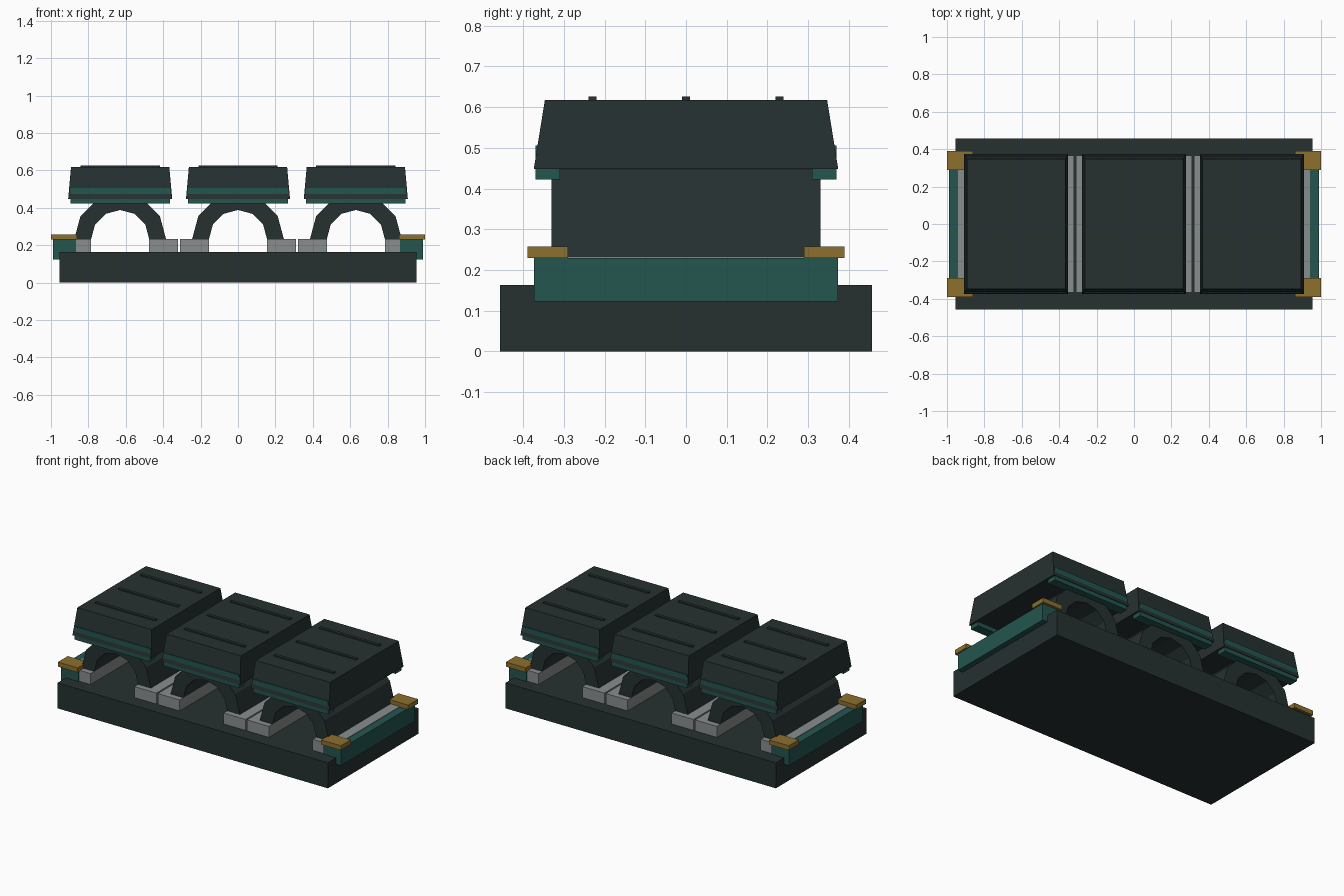
import bpy, bmesh, math

if "Cube" in bpy.data.objects:
    bpy.data.objects.remove(bpy.data.objects["Cube"])


def material(name, rgb):
    m = bpy.data.materials.new(name)
    m.diffuse_color = (*rgb, 1)
    m.use_nodes = True
    m.node_tree.nodes["Principled BSDF"].inputs["Base Color"].default_value = m.diffuse_color
    return m


DARK = material("dark slate", (0.019, 0.030, 0.030))
TEAL = material("deep teal", (0.017, 0.092, 0.080))
GREY = material("stone grey", (0.25, 0.27, 0.27))
GOLD = material("old gold", (0.27, 0.16, 0.028))


def finish(name, bm, mat):
    bmesh.ops.recalc_face_normals(bm, faces=bm.faces)
    mesh = bpy.data.meshes.new(name)
    bm.to_mesh(mesh)
    bm.free()
    mesh.materials.append(mat)
    ob = bpy.data.objects.new(name, mesh)
    bpy.context.collection.objects.link(ob)
    return ob


def box(name, x, y, z, mat, top=(1, 1)):
    """Box from (min, max) ranges; top scales the upper face about its centre."""
    bm = bmesh.new()
    bmesh.ops.create_cube(bm, size=1)
    for v in bm.verts:
        s = top if v.co.z > 0 else (1, 1)
        v.co = ((x[0] + x[1]) / 2 + v.co.x * (x[1] - x[0]) * s[0],
                (y[0] + y[1]) / 2 + v.co.y * (y[1] - y[0]) * s[1],
                (z[0] + z[1]) / 2 + v.co.z * (z[1] - z[0]))
    return finish(name, bm, mat)


def span(a, b, side=1):
    return tuple(sorted((a * side, b * side)))


def arch(name, cx, cz, r_in, r_out, half_depth, mat, steps=6):
    """Half ring of flat segments, extruded along y."""
    bm = bmesh.new()
    rings = []
    for i in range(steps + 1):
        a = math.pi * i / steps
        rings.append([bm.verts.new((cx + r * math.cos(a), y, cz + r * math.sin(a)))
                      for r, y in ((r_in, -half_depth), (r_out, -half_depth),
                                   (r_out, half_depth), (r_in, half_depth))])
    for p, q in zip(rings, rings[1:]):
        for k in range(4):
            n = (k + 1) % 4
            bm.faces.new((p[k], p[n], q[n], q[k]))
    bm.faces.new(rings[0])
    bm.faces.new(rings[-1])
    return finish(name, bm, mat)


# Base slab
box("base_slab", (-0.955, 0.955), (-0.457, 0.457), (0, 0.163), DARK)

# Three repeated units
for cx in (-0.63, 0, 0.63):
    arch("arch", cx, 0.233, 0.155, 0.245, 0.33, DARK)
    for s in (-1, 1):
        # Footing blocks under the arch
        a, b = span(0.155, 0.31, s)
        box("footing_block", (cx + a, cx + b), (-0.367, 0.367), (0.163, 0.233), GREY)
        # Teal rails showing through the tapered cap
        box("cap_rail", (cx - 0.266, cx + 0.266), span(0.31, 0.37, s), (0.422, 0.506), TEAL)
    # Tapered cap and its ridges
    box("cap", (cx - 0.278, cx + 0.278), (-0.374, 0.374), (0.448, 0.618), DARK,
        top=(0.945, 0.927))
    for y in (-0.23, 0, 0.23):
        box("cap_ridge", (cx - 0.212, cx + 0.212), (y - 0.01, y + 0.01), (0.61, 0.626), DARK)

# End plates with gold corner pads
for s in (-1, 1):
    box("end_plate", span(0.865, 0.99, s), (-0.374, 0.374), (0.122, 0.230), TEAL)
    for t in (-1, 1):
        box("corner_pad", span(0.86, 1.0, s), span(0.29, 0.39, t), (0.229, 0.258), GOLD)
